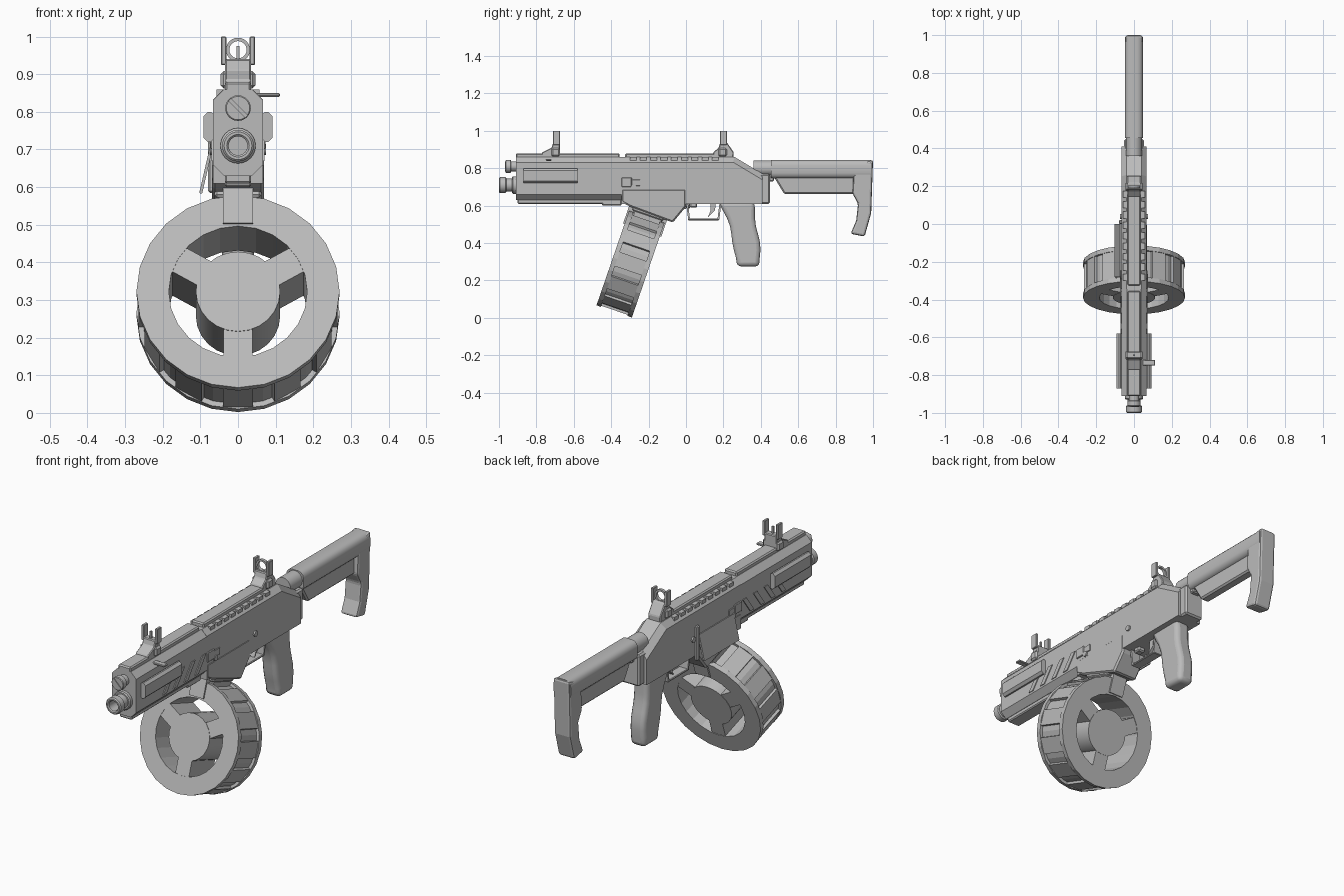
import bpy, bmesh
from math import cos, sin, pi, tau, radians
from mathutils import Matrix

if "Cube" in bpy.data.objects:
    bpy.data.objects.remove(bpy.data.objects["Cube"])

grey = bpy.data.materials.new("matte grey")
grey.use_nodes = True
grey.diffuse_color = (.5, .5, .5, 1)
grey.node_tree.nodes["Principled BSDF"].inputs["Base Color"].default_value = grey.diffuse_color

RIGHT_AND_LEFT = (("right", -1), ("left", 1))
BODY = .067          # half width of the main body
RAIL = .035          # half width of the top and bottom rails
BODY_TOP, RAIL_TOP = .86, .88
JOINT = -.345        # where the handguard meets the receiver


def finish(name, bm, bevel=0, segments=1, smooth=False):
    """Turn a bmesh into a grey object with an optional edge bevel."""
    bmesh.ops.recalc_face_normals(bm, faces=bm.faces)
    mesh = bpy.data.meshes.new(name)
    bm.to_mesh(mesh)
    bm.free()
    mesh.materials.append(grey)
    part = bpy.data.objects.new(name, mesh)
    bpy.context.collection.objects.link(part)
    if bevel:
        modifier = part.modifiers.new("edge bevel", "BEVEL")
        modifier.width, modifier.segments, modifier.limit_method = bevel, segments, "ANGLE"
    if smooth:
        bpy.ops.object.select_all(action="DESELECT")
        part.select_set(True)
        bpy.context.view_layer.objects.active = part
        bpy.ops.object.shade_smooth_by_angle(angle=radians(40))
    return part


def side(name, outline, half, x=0, chamfer=0, above=0, rounds=1, **style):
    """Side outline of (y, z) points given a width; chamfer cuts its lengthwise edges."""
    bm = bmesh.new()
    face = bm.faces.new([bm.verts.new((x - half, y, z)) for y, z in outline])
    pushed = bmesh.ops.extrude_face_region(bm, geom=[face])["geom"]
    pushed = [item for item in pushed if isinstance(item, bmesh.types.BMVert)]
    bmesh.ops.translate(bm, vec=(2 * half, 0, 0), verts=pushed)
    if chamfer:
        lengthwise = []
        for edge in bm.edges:
            a, b = (vert.co for vert in edge.verts)
            if a.x == b.x and abs(a.y - b.y) > abs(a.z - b.z) and min(a.z, b.z) > above:
                lengthwise.append(edge)
        bmesh.ops.bevel(bm, geom=lengthwise, offset=chamfer, segments=rounds, profile=.5, affect="EDGES")
    return finish(name, bm, **style)


def box(name, half, y, z, **style):
    """Box from its half width and its (start, end) along y and z."""
    return side(name, [(y[0], z[0]), (y[1], z[0]), (y[1], z[1]), (y[0], z[1])], half, **style)


def tube(name, inner, outer, y, z=0, **style):
    """Round part along y, solid when the inner radius is zero."""
    bm = bmesh.new()
    verts = [bm.verts.new((r, end, z)) for r, end in zip((inner, outer, outer, inner), (y[0], y[0], y[1], y[1]))]
    pairs = zip(verts, verts[1:] + (verts[:1] if inner else []))
    edges = [bm.edges.new(pair) for pair in pairs]
    bmesh.ops.spin(bm, geom=verts + edges, cent=(0, 0, z), axis=(0, 1, 0), angle=tau, steps=24)
    bmesh.ops.remove_doubles(bm, verts=bm.verts, dist=.0001)
    return finish(name, bm, **style)


def turn(degrees, axis):
    return Matrix.Rotation(radians(degrees), 4, axis)


# Handguard and receiver share one body line
box("handguard", BODY, (-.91, JOINT), (.63, BODY_TOP), chamfer=.03)
box("handguard_lower_rail", RAIL, (-.9, -.43), (.61, .65), bevel=.005)
box("handguard_rear_foot", RAIL, (-.45, JOINT), (.6, .65), bevel=.005)
side("receiver", [(JOINT, .61), (.41, .61), (.41, .77), (.36, .8), (.26, BODY_TOP), (JOINT, BODY_TOP)],
     BODY, chamfer=.028, above=.7)
for name, y in (("handguard", (-.91, -.355)), ("receiver", (-.325, .255))):
    box(name + "_top_rail", RAIL, y, (.85, RAIL_TOP), bevel=.006)
box("receiver_rear_plate", .052, (.36, .45), (.61, .77), bevel=.008)
box("stock_latch", .025, (.44, .47), (.73, .77), bevel=.005)

# Details on both flanks
for word, s in RIGHT_AND_LEFT:
    flank = s * BODY
    box(word + "_side_rail", .016, (-.87, -.58), (.72, .8), x=s * .076, chamfer=.012)
    box(word + "_button", .006, (JOINT, -.29), (.7, .75), x=flank, bevel=.003)
    box(word + "_button_bar", .004, (-.29, -.245), (.705, .74), x=flank, bevel=.002)
    for i in range(4):
        y = -.7 + i * .085
        side(f"{word}_vent_rib_{i}", [(y, .67), (y + .03, .67), (y + .09, .75), (y + .06, .75)], .004, x=flank)
    for i in range(9):
        y = -.3 + i * .055
        box(f"{word}_rail_tooth_{i}", .012, (y, y + RAIL), (.84, BODY_TOP), x=s * .045)
for word, y in (("front", -.28), ("rear", .04)):
    pin = tube(word + "_pin", 0, .014, (-.075, .075))
    pin.matrix_world = Matrix.Translation((0, y, .7)) @ turn(90, "Z")

# Muzzle with an open bore, slotted plug and charging catch
tube("muzzle_tip", .025, .042, (-1, -.96), z=.71, bevel=.005, smooth=True)
tube("muzzle_neck", .025, .035, (-.965, -.925), z=.71, smooth=True)
tube("muzzle_collar", .025, .047, (-.93, -.9), z=.71, bevel=.005, smooth=True)
tube("plug_head", 0, .034, (-.965, -.935), z=.81, bevel=.003, smooth=True)
tube("plug_neck", 0, .027, (-.94, -.9), z=.81, smooth=True)
slot = box("plug_slot_bar", .032, (-.969, -.96), (-.005, .005))
slot.matrix_world = Matrix.Translation((0, 0, .81)) @ turn(45, "Y")
box("front_catch", .04, (-.75, -.72), (.84, .85), x=.072, bevel=.003)

# Magazine well, flared plate and upright safety bar
side("magazine_well", [(JOINT, .69), (0, .69), (0, .595), (-.07, .51), (-.3, .595), (JOINT, .62)],
     BODY + .002, bevel=.008)
plate = box("flared_side_plate", .004, (-.28, 0), (-.13, 0))
plate.matrix_world = Matrix.Translation((-BODY - .003, 0, .71)) @ turn(13, "Y")
box("safety_bar", .01, (0, .022), (.585, .76), x=-BODY - .003, bevel=.005)

# Trigger and its guard
box("guard_floor", .025, (.01, .178), (.522, .532), bevel=.003)
for word, y, lean in (("front", 0, .012), ("rear", .18, -.012)):
    side(f"guard_{word}_post", [(y, .62), (y + .01, .62), (y + .01 + lean, .525), (y + lean, .525)], .025)
side("trigger", [(.13, .62), (.16, .62), (.155, .575), (.115, .535), (.13, .57)], .012)
box("magazine_release", .02, (.02, .06), (.59, .62), bevel=.006)

# Grip: waisted outline that sweeps back as it drops
front, back = [], []
for i in range(9):
    t = i / 8
    centre = .27 + .062 * sin(t * pi / 2)
    depth = .065 + .025 * (1 - t) ** 2 + .006 * cos(3 * pi * t)
    front.append((centre - depth, .62 - .345 * t))
    back.append((centre + depth, .62 - .345 * t))
side("grip", front + back[::-1], .042, bevel=.022, segments=3, smooth=True)

# Stock
tube("buffer_tube", 0, .042, (.36, .5), z=.8, smooth=True)
box("stock_comb", .048, (.455, .99), (.745, .845), chamfer=.03, rounds=3, smooth=True)
side("stock_web", [(.46, .77), (.525, .662), (.9, .662), (.9, .77)], .026, bevel=.008)
side("stock_butt", [(.9, .82), (.89, .665), (.92, .61), (.91, .52), (.88, .45), (.955, .435), (.99, .56), (1, .845)],
     .046, bevel=.012, segments=2)

# Sights: sloped foot, clamp and a pair of ears each
for word, y, foot, heel in (("front", -.71, -.77, -.675), ("rear", .183, .145, .255)):
    end = y + RAIL
    side(word + "_sight_foot", [(foot, .87), (foot, .885), (y - .008, .91), (y, .94), (end, .94), (heel, .885), (heel, .87)],
         RAIL, bevel=.004)
    box(word + "_sight_clamp", .046, (y - .01, end), (.862, .908), bevel=.008)
    for ear, s in RIGHT_AND_LEFT:
        box(f"{word}_sight_{ear}_ear", .007, (y, end), (.925, 1), x=s * .038, bevel=.002)
box("front_sight_post", .004, (-.7, -.69), (.93, .975))
tube("rear_sight_ring", .023, .032, (.19, .205), z=.965)

# Drum magazine, built upright and then leaned as one
lean = Matrix.Translation((0, -.296, .29)) @ turn(-19, "X")
FACE = .1            # half thickness of the drum
drum = [tube("drum_rim", .184, .256, (-FACE, FACE)),
        tube("drum_hub", 0, .112, (-FACE, FACE), smooth=True),
        tube("drum_front_flange", .184, .27, (-FACE, -.075)),
        tube("drum_rear_flange", .184, .27, (.075, FACE)),
        box("magazine_neck", .056, (-.075, .085), (.24, .4), bevel=.006),
        box("magazine_collar", .062, (-.085, .09), (.272, .295), bevel=.006),
        box("magazine_front_strap", .04, (-.108, -.07), (.19, .3)),
        box("magazine_rear_strap", .04, (.07, .108), (.19, .3))]
for part in drum:
    part.matrix_world = lean
for i in range(3):
    spoke = box(f"drum_spoke_{i}", .038, (-.098, .098), (FACE, .195))
    spoke.matrix_world = lean @ turn(60 + 120 * i, "Y")
for i in range(12):
    rib = box(f"drum_grip_rib_{i}", .04, (-.076, .076), (.24, .264))
    rib.matrix_world = lean @ turn(30 * i, "Y")
